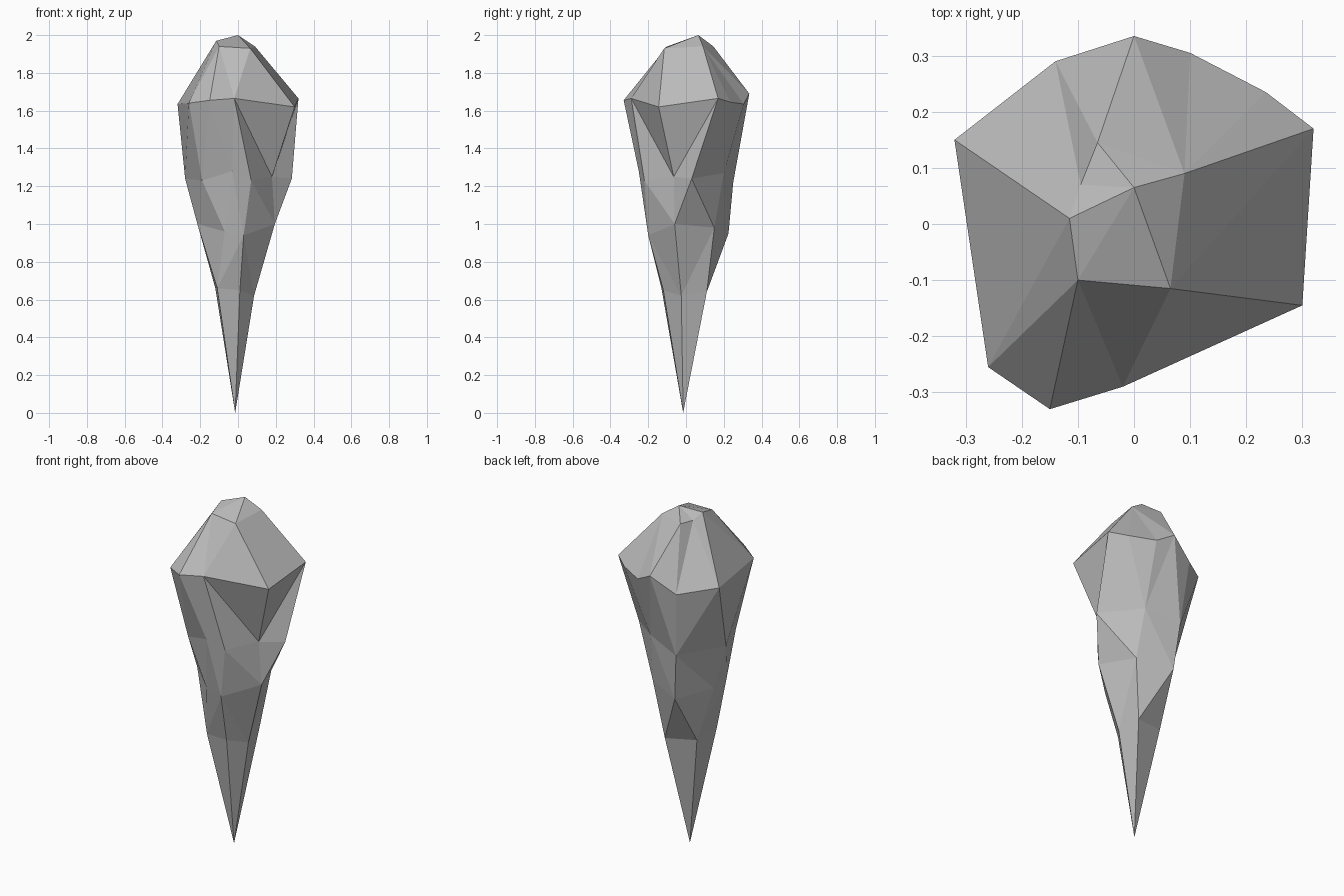
import bpy
import bmesh

default_cube = bpy.data.objects.get("Cube")
if default_cube:
    bpy.data.objects.remove(default_cube, do_unlink=True)

# Grey stone
stone = bpy.data.materials.new("grey_stone")
stone.use_nodes = True
colour = (0.5, 0.5, 0.5, 1)
stone.diffuse_color = colour
stone.node_tree.nodes["Principled BSDF"].inputs["Base Color"].default_value = colour

bm = bmesh.new()


def ring(points):
    return [bm.verts.new(p) for p in points]


def bridge(upper, lower, steps):
    """Join two closed rings with triangles; each letter says which ring advances."""
    u = l = 0
    for step in steps:
        top, bottom = upper[u % len(upper)], lower[l % len(lower)]
        if step == "u":
            u += 1
            bm.faces.new((bottom, upper[u % len(upper)], top))
        else:
            l += 1
            bm.faces.new((bottom, lower[l % len(lower)], top))


def fan(loop, point):
    """Close a ring to a single point."""
    for a, b in zip(loop, loop[1:] + loop[:1]):
        bm.faces.new((a, b, point))


# Cross-sections, each running round the spike from its -x side
crown = ring([(-.115, .01, 1.97), (-.1, -.1, 1.94), (.065, -.115, 1.93),
              (.09, .09, 1.94), (-.065, .145, 1.94), (-.095, .07, 1.94)])
shoulder = ring([(-.32, .15, 1.635), (-.26, -.255, 1.64), (-.15, -.33, 1.655),
                 (-.02, -.29, 1.665), (.3, -.145, 1.62), (.32, .17, 1.665),
                 (.235, .235, 1.645), (.1, .305, 1.635), (0, .335, 1.69),
                 (-.14, .29, 1.6)])
waist = ring([(-.28, .03, 1.24), (-.19, -.19, 1.23), (-.03, -.25, 1.28),
              (.07, -.22, 1.23), (.18, -.065, 1.25), (.285, .03, 1.24),
              (.09, .2, 1.27), (-.11, .25, 1.22)])
shank = ring([(-.2, .03, .97), (-.215, -.07, 1), (-.07, -.19, .96),
              (.03, -.2, .94), (.195, -.06, 1), (.11, .15, .98),
              (-.085, .225, .95)])
taper = ring([(-.12, .07, .66), (-.11, -.13, .66), (.01, -.12, .65),
              (.085, -.025, .62), (.06, .11, .64)])
peak, tip = ring([(0, .065, 2), (-.015, -.015, 0)])

# Facets from the peak down to the tip
fan(crown, peak)
bridge(crown, shoulder, "lullullulllululu")
bridge(shoulder, waist, "ulululluululuuluul")
bridge(waist, shank, "lulululuulululu")
bridge(shank, taper, "uluulluululu")
fan(taper, tip)
bmesh.ops.recalc_face_normals(bm, faces=bm.faces)

# Flat-shaded spike
mesh = bpy.data.meshes.new("rock_spike")
bm.to_mesh(mesh)
bm.free()
mesh.materials.append(stone)
spike = bpy.data.objects.new("rock_spike", mesh)
bpy.context.collection.objects.link(spike)
